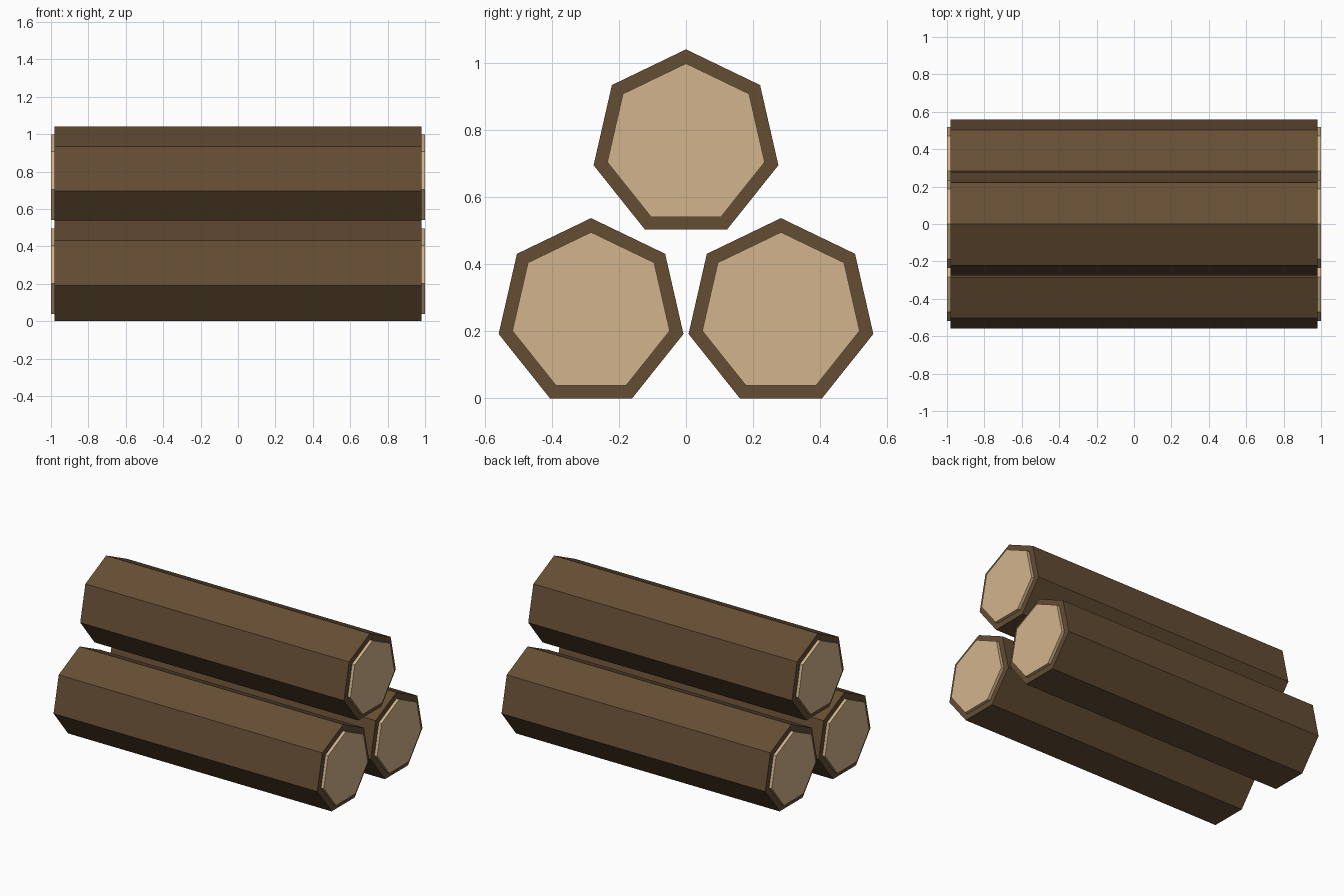
import bpy
import bmesh
import math

SIDES = 7
RADIUS = 0.2825
BARK_HALF = 0.98
RIM = 0.042
CAP_DEPTH = 0.02

cube = bpy.data.objects.get("Cube")
if cube:
    bpy.data.objects.remove(cube, do_unlink=True)


def make_material(name, rgb):
    # Convert display values to linear
    linear = [((c / 255 + 0.055) / 1.055) ** 2.4 for c in rgb] + [1.0]
    mat = bpy.data.materials.new(name)
    mat.use_nodes = True
    mat.diffuse_color = linear
    bsdf = next(n for n in mat.node_tree.nodes if n.type == "BSDF_PRINCIPLED")
    bsdf.inputs["Base Color"].default_value = linear
    return mat


bark = make_material("bark_brown", (101, 77, 52))
cut_wood = make_material("cut_wood_tan", (210, 180, 140))


def make_log(name, y, z):
    bm = bmesh.new()
    # Bark: seven-sided prism along x, one corner pointing up
    ring = []
    for i in range(SIDES):
        a = 2 * math.pi * i / SIDES
        ring.append(bm.verts.new((-BARK_HALF, RADIUS * math.sin(a), RADIUS * math.cos(a))))
    start = bm.faces.new(ring)
    grown = bmesh.ops.extrude_face_region(bm, geom=[start], use_keep_orig=True)
    moved = [v for v in grown["geom"] if isinstance(v, bmesh.types.BMVert)]
    bmesh.ops.translate(bm, verts=moved, vec=(2 * BARK_HALF, 0, 0))
    bmesh.ops.recalc_face_normals(bm, faces=bm.faces)

    # Sawn ends: bark rim around a raised plate of pale wood
    bm.normal_update()
    ends = [f for f in bm.faces if abs(f.normal.x) > 0.9]
    bmesh.ops.inset_individual(bm, faces=ends, thickness=RIM)
    walls = bmesh.ops.inset_individual(bm, faces=ends, thickness=0, depth=CAP_DEPTH)
    for face in ends + walls["faces"]:
        face.material_index = 1

    mesh = bpy.data.meshes.new(name)
    bm.to_mesh(mesh)
    bm.free()
    mesh.materials.append(bark)
    mesh.materials.append(cut_wood)
    log = bpy.data.objects.new(name, mesh)
    log.location = (0, y, z)
    bpy.context.collection.objects.link(log)


# Stack: two logs on the ground, one on top
ground_z = RADIUS * math.cos(math.pi / SIDES)
make_log("front_log", -0.283, ground_z)
make_log("back_log", 0.283, ground_z)
make_log("top_log", 0, ground_z + 0.503)
